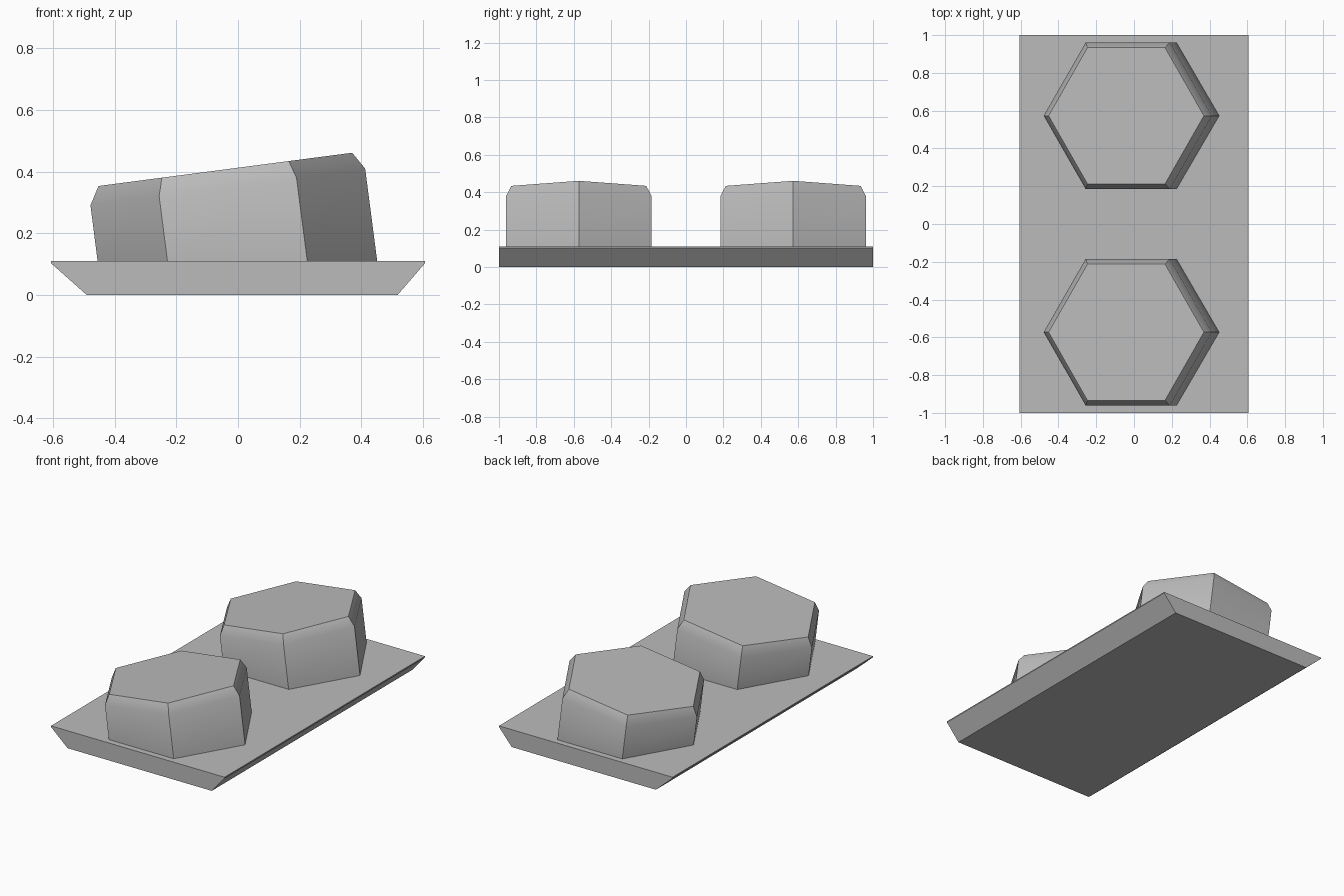
import bpy
import bmesh
import math

cube = bpy.data.objects.get("Cube")
if cube:
    bpy.data.objects.remove(cube, do_unlink=True)

grey = bpy.data.materials.new("plain_grey")
grey.use_nodes = True
color = (0.5, 0.5, 0.5, 1)
grey.diffuse_color = color
grey.node_tree.nodes["Principled BSDF"].inputs["Base Color"].default_value = color


def loft(name, rings, smooth_angle=None):
    """Skin a closed solid through rings of equal point count."""
    bm = bmesh.new()
    loops = [[bm.verts.new(p) for p in ring] for ring in rings]
    n = len(loops[0])
    for low, high in zip(loops, loops[1:]):
        for i in range(n):
            j = (i + 1) % n
            bm.faces.new((low[i], low[j], high[j], high[i]))
    bm.faces.new(loops[0])
    bm.faces.new(loops[-1])
    bmesh.ops.recalc_face_normals(bm, faces=bm.faces)
    mesh = bpy.data.meshes.new(name)
    bm.to_mesh(mesh)
    bm.free()
    mesh.materials.append(grey)
    obj = bpy.data.objects.new(name, mesh)
    bpy.context.collection.objects.link(obj)
    if smooth_angle:
        bpy.ops.object.select_all(action="DESELECT")
        obj.select_set(True)
        bpy.context.view_layer.objects.active = obj
        bpy.ops.object.shade_smooth_by_angle(angle=math.radians(smooth_angle))


def hexagon(cx, cy, cz, rx, ry, slope):
    """Six-sided ring with a point toward each x end, climbing toward +x."""
    ring = []
    for i in range(6):
        a = math.radians(60 * i)
        dx = rx * math.cos(a)
        ring.append((cx + dx, cy + ry * math.sin(a), cz + slope * dx))
    return ring


# Base plate: undercut long sides with a thin lip on top
profile = [(-0.49, 0), (0.517, 0), (0.606, 0.103), (0.606, 0.11),
           (-0.606, 0.11), (-0.606, 0.103)]
loft("base_plate", [[(x, y, z) for x, z in profile] for y in (-1, 1)])

# Two tilted hexagonal studs with chamfered tops
for name, y in (("front_stud", -0.573), ("back_stud", 0.573)):
    loft(name, [
        hexagon(-0.002, y, 0.11, 0.453, 0.449, 0),
        hexagon(-0.033, y, 0.35, 0.445, 0.449, 0.133),
        hexagon(-0.041, y, 0.407, 0.411, 0.416, 0.131),
    ], smooth_angle=45)
